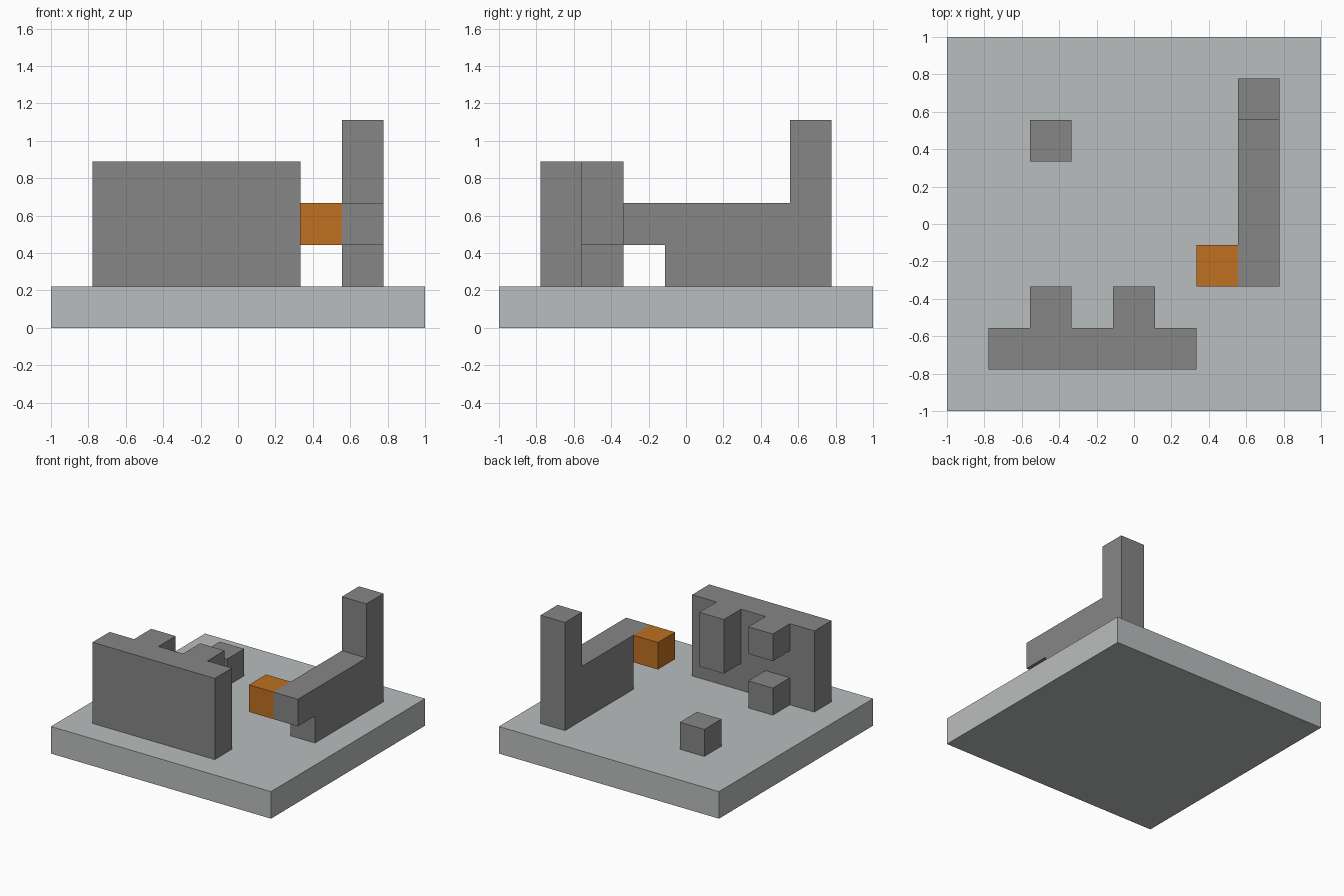
import bpy
import bmesh
from math import radians
from mathutils import Vector

if "Cube" in bpy.data.objects:
    bpy.data.objects.remove(bpy.data.objects["Cube"], do_unlink=True)

GRID = 9            # the base is a square of grid cells
U = 2 / GRID        # size of one cell


def material(name, rgb):
    mat = bpy.data.materials.new(name)
    mat.use_nodes = True
    mat.diffuse_color = (*rgb, 1)
    mat.node_tree.nodes["Principled BSDF"].inputs["Base Color"].default_value = (*rgb, 1)
    return mat


pale_grey = material("pale grey", (0.49, 0.515, 0.51))
mid_grey = material("mid grey", (0.24, 0.24, 0.24))
orange = material("orange", (0.52, 0.162, 0.015))


def block(x, y, z):
    """Cells filled by a block, each range given as (first, last)."""
    return {(i, j, k)
            for i in range(x[0], x[1] + 1)
            for j in range(y[0], y[1] + 1)
            for k in range(z[0], z[1] + 1)}


def build(name, cells, mat):
    """Join cells into one solid with no inner walls and clean flat faces."""
    bm = bmesh.new()
    for cell in cells:
        for axis in range(3):
            for side in (0, 1):
                beside = list(cell)
                beside[axis] += 2 * side - 1
                if tuple(beside) in cells:
                    continue
                ring = []
                for a, b in ((0, 0), (1, 0), (1, 1), (0, 1)):
                    corner = Vector(cell)
                    corner[axis] += side
                    corner[(axis + 1) % 3] += a
                    corner[(axis + 2) % 3] += b
                    ring.append(bm.verts.new(corner * U - Vector((1, 1, 0))))
                bm.faces.new(ring if side else ring[::-1])
    bmesh.ops.remove_doubles(bm, verts=bm.verts, dist=U / 100)
    bmesh.ops.dissolve_limit(bm, angle_limit=radians(1), verts=bm.verts, edges=bm.edges)
    mesh = bpy.data.meshes.new(name)
    bm.to_mesh(mesh)
    bm.free()
    mesh.materials.append(mat)
    obj = bpy.data.objects.new(name, mesh)
    bpy.context.collection.objects.link(obj)
    return obj


# Square slab underneath everything
build("base_slab", block((0, 8), (0, 8), (0, 0)), pale_grey)

# Front wall with a hanging post and two stubs on its back
build("front_wall",
      block((1, 5), (1, 1), (1, 3))
      | block((4, 4), (2, 2), (2, 3))
      | block((2, 2), (2, 2), (1, 1))
      | block((2, 2), (2, 2), (3, 3)), mid_grey)

# Side wall with an overhanging beam and a corner tower
build("side_wall",
      block((7, 7), (4, 7), (1, 1))
      | block((7, 7), (3, 7), (2, 2))
      | block((7, 7), (7, 7), (3, 4)), mid_grey)

# Lone cube on the slab, and the coloured cube held by the beam
build("lone_cube", block((2, 2), (6, 6), (1, 1)), mid_grey)
build("orange_cube", block((6, 6), (3, 3), (2, 2)), orange)
